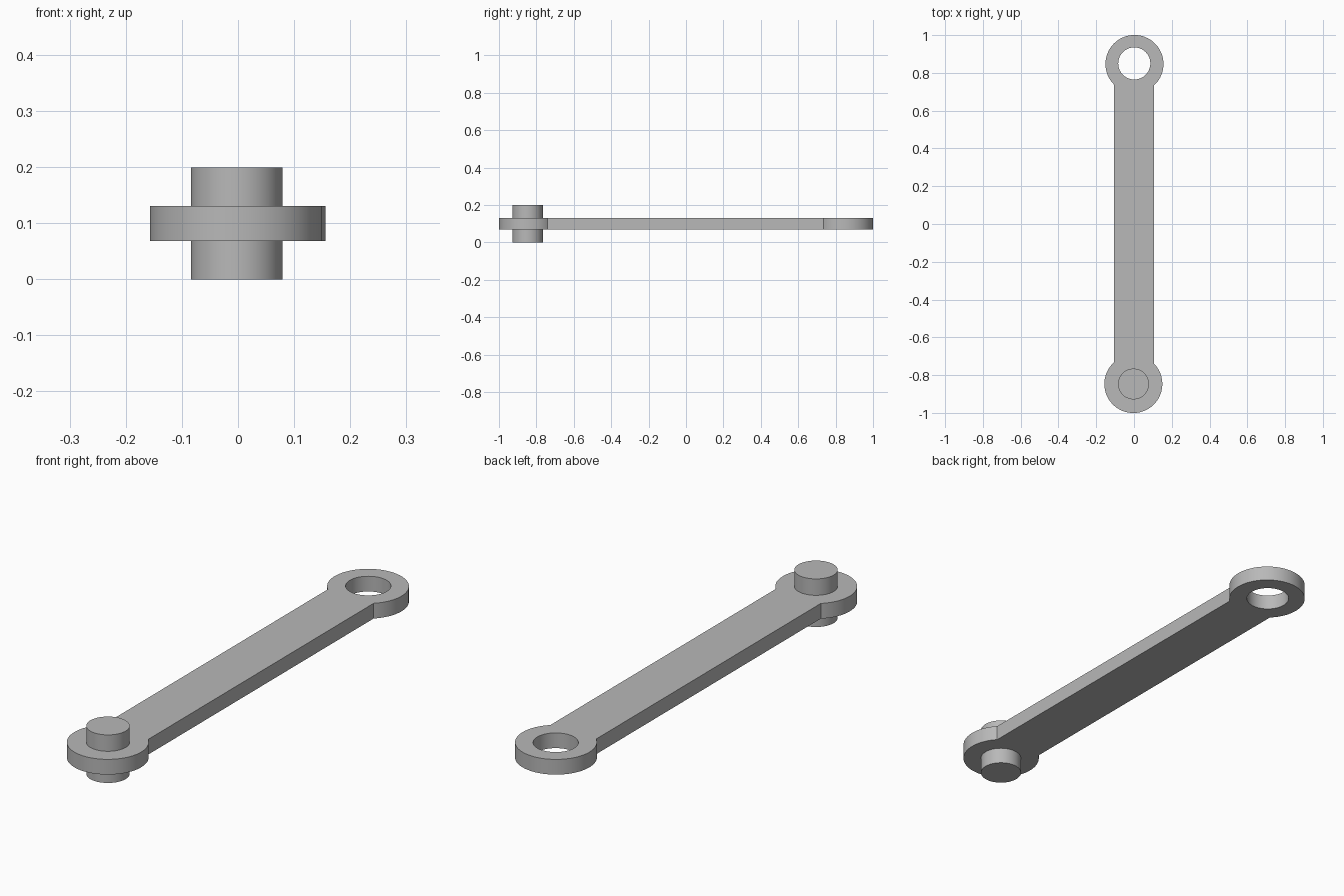
import bpy, bmesh, math

if "Cube" in bpy.data.objects:
    bpy.data.objects.remove(bpy.data.objects["Cube"])

Z0, Z1 = 0.068, 0.131            # plate bottom and top
R_END, R_HOLE, R_PIN = 0.1535, 0.085, 0.0815
PIN_END, EYE_END = (-0.0035, -0.847), (0.0025, 0.847)
X_LEFT, X_RIGHT = -0.105, 0.107  # edges of the straight bar
STEPS = 72

steel = bpy.data.materials.new("grey steel")
steel.diffuse_color = (0.48, 0.48, 0.48, 1)
steel.use_nodes = True
steel.node_tree.nodes["Principled BSDF"].inputs["Base Color"].default_value = steel.diffuse_color


def arc(center, radius, a0, a1):
    return [(center[0] + radius * math.cos(a0 + (a1 - a0) * i / STEPS),
             center[1] + radius * math.sin(a0 + (a1 - a0) * i / STEPS))
            for i in range(STEPS + 1)]


def prism(name, outline, z0, z1):
    bm = bmesh.new()
    base = bm.faces.new([bm.verts.new((x, y, z0)) for x, y in outline])
    top = bmesh.ops.extrude_face_region(bm, geom=[base])["geom"]
    bmesh.ops.translate(bm, vec=(0, 0, z1 - z0),
                        verts=[v for v in top if isinstance(v, bmesh.types.BMVert)])
    bmesh.ops.recalc_face_normals(bm, faces=bm.faces)
    mesh = bpy.data.meshes.new(name)
    bm.to_mesh(mesh)
    bm.free()
    mesh.materials.append(steel)
    obj = bpy.data.objects.new(name, mesh)
    bpy.context.collection.objects.link(obj)
    return obj


def combine(target, tool, operation):
    mod = target.modifiers.new(operation.lower(), 'BOOLEAN')
    mod.object, mod.operation, mod.solver = tool, operation, 'EXACT'
    bpy.context.view_layer.objects.active = target
    bpy.ops.object.modifier_apply(modifier=mod.name)
    bpy.data.objects.remove(tool)


# Plate: two round ends joined by a straight bar
def corner(center, x):
    return math.acos((x - center[0]) / R_END)


outline = arc(EYE_END, R_END, -corner(EYE_END, X_RIGHT),
              2 * math.pi - corner(EYE_END, X_LEFT))
outline += arc(PIN_END, R_END, corner(PIN_END, X_LEFT),
               2 * math.pi + corner(PIN_END, X_RIGHT))
link = prism("connecting_link", outline, Z0, Z1)

# Eye hole at the back, pin through the front end
hole = prism("eye_hole", arc((0.0015, 0.85), R_HOLE, 0, 2 * math.pi)[:-1], 0, 0.2)
combine(link, hole, 'DIFFERENCE')
pin = prism("pin", arc((-0.0025, -0.847), R_PIN, 0, 2 * math.pi)[:-1], 0, 0.199)
combine(link, pin, 'UNION')

bpy.ops.object.select_all(action='DESELECT')
link.select_set(True)
bpy.context.view_layer.objects.active = link
bpy.ops.object.shade_smooth_by_angle(angle=math.radians(30))
